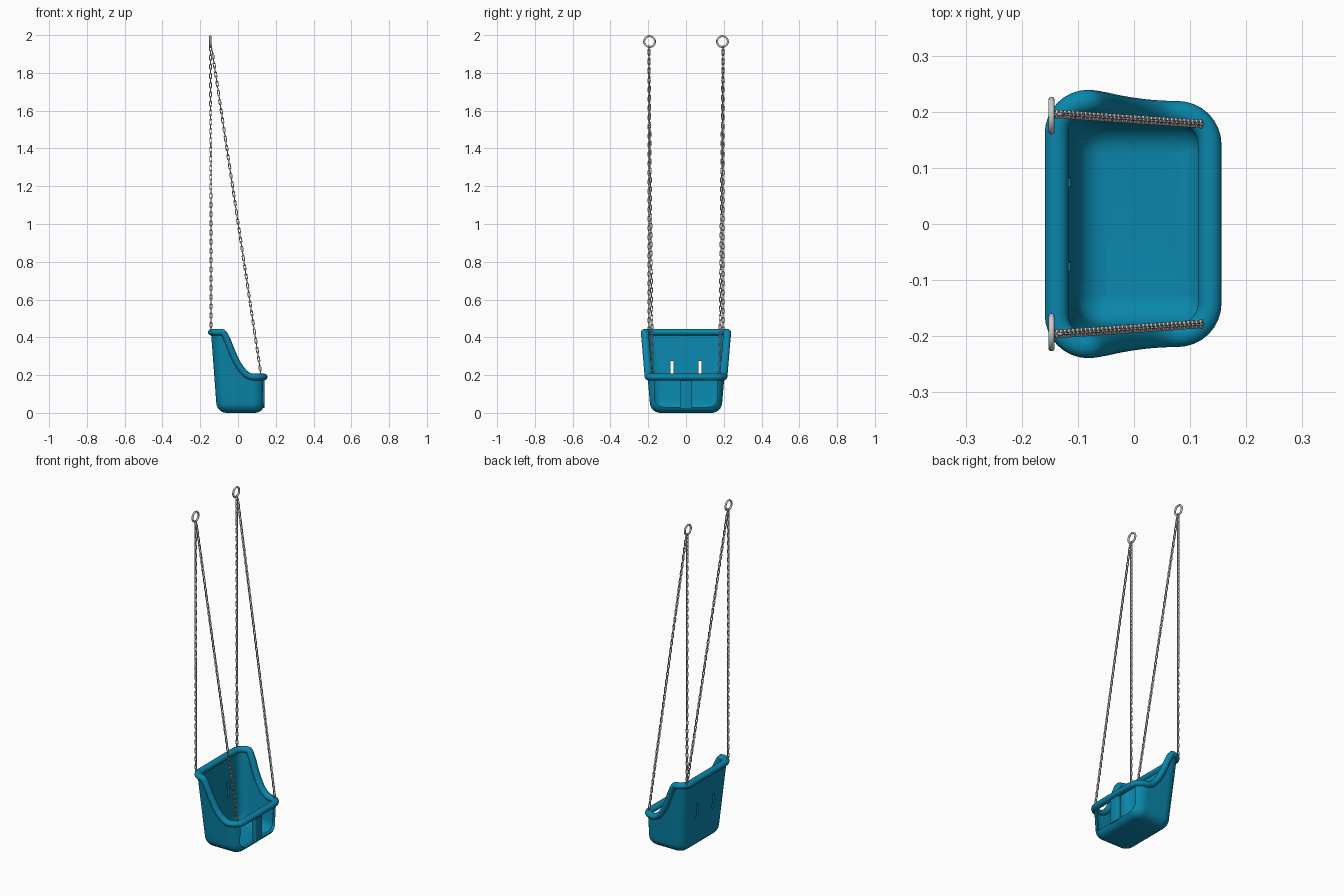
import bpy, bmesh, math
from mathutils import Vector

if "Cube" in bpy.data.objects:
    bpy.data.objects.remove(bpy.data.objects["Cube"])

teal = bpy.data.materials.new("teal_plastic")
teal.diffuse_color = (0.003, 0.24, 0.41, 1)
teal.use_nodes = True
teal.node_tree.nodes["Principled BSDF"].inputs["Base Color"].default_value = teal.diffuse_color
Z = Vector((0, 0, 1))


def make(name, bm, mat=None, angle=40):
    bmesh.ops.recalc_face_normals(bm, faces=bm.faces)
    me = bpy.data.meshes.new(name)
    bm.to_mesh(me)
    bm.free()
    ob = bpy.data.objects.new(name, me)
    bpy.context.collection.objects.link(ob)
    if mat:
        me.materials.append(mat)
    smooth(ob, angle)
    return ob


def activate(ob):
    bpy.ops.object.select_all(action='DESELECT')
    ob.select_set(True)
    bpy.context.view_layer.objects.active = ob


def smooth(ob, angle=40):
    activate(ob)
    bpy.ops.object.shade_smooth_by_angle(angle=math.radians(angle))


def skin(bm, rings, closed=False):
    """Join equal rings of points with quads."""
    rows = [[bm.verts.new(p) for p in r] for r in rings]
    n = len(rows[0])
    for i in range(len(rows) if closed else len(rows) - 1):
        a, b = rows[i], rows[(i + 1) % len(rows)]
        for j in range(n):
            bm.faces.new((a[j], a[(j + 1) % n], b[(j + 1) % n], b[j]))
    if not closed:
        bm.faces.new(rows[0])
        bm.faces.new(rows[-1])


def sweep(bm, path, side, a, b, n):
    """Closed tube with an oval section; side(tangent) gives the a axis."""
    rings = []
    for i, p in enumerate(path):
        t = (path[(i + 1) % len(path)] - path[i - 1]).normalized()
        s = side(t)
        u = t.cross(s)
        rings.append([p + s * a * math.cos(k * math.tau / n) + u * b * math.sin(k * math.tau / n)
                      for k in range(n)])
    skin(bm, rings, True)


# Rim height along the depth of the seat
PROFILE = [(-0.2, 0.427), (-0.083, 0.427), (-0.06, 0.392), (-0.03, 0.318), (0, 0.257),
           (0.04, 0.207), (0.085, 0.19), (0.2, 0.19)]


def rim_height(x):
    d = [(q[1] - p[1]) / (q[0] - p[0]) for p, q in zip(PROFILE, PROFILE[1:])]
    m = [0] + [0 if a * b == 0 else (a + b) / 2 for a, b in zip(d, d[1:])] + [0]
    for i, (p, q) in enumerate(zip(PROFILE, PROFILE[1:])):
        if x <= q[0]:
            w = q[0] - p[0]
            t = (x - p[0]) / w
            return ((2*t**3 - 3*t*t + 1) * p[1] + (t**3 - 2*t*t + t) * w * m[i]
                    + (3*t*t - 2*t**3) * q[1] + (t**3 - t*t) * w * m[i + 1])


# Columns of the rounded-rectangle plan: straight-part fractions plus corner direction
R, BOTTOM_R, WALL = 0.062, 0.05, 0.012
columns = []
for k, (fx, fy) in enumerate([(1, 1), (-1, 1), (-1, -1), (1, -1)]):
    for j in range(9):
        a = (k + j / 8) * math.pi / 2
        columns.append((fx, fy, math.cos(a), math.sin(a)))
    steps = 18 if k % 2 == 0 else 8
    a = (k + 1) * math.pi / 2
    nx, ny = [(-1, 1), (-1, -1), (1, -1), (1, 1)][k]
    for j in range(1, steps):
        t = j / steps
        columns.append((fx + (nx - fx) * t, fy + (ny - fy) * t, math.cos(a), math.sin(a)))


def plan(c, z, inset):
    xb, xf, hw = -0.111 - 0.075 * z, 0.14, 0.187 + 0.085 * z
    r = max(R - inset, 0.002)
    hx, hy = (xf - xb) / 2 - inset - r, hw - inset - r
    return Vector(((xb + xf) / 2 + c[0] * hx + c[2] * r, c[1] * hy + c[3] * r, z))


def top_of(c, inset):
    z = 0.3
    for _ in range(25):
        z = rim_height(plan(c, z, inset).x)
    return z


def shell(offset, floor):
    """Rings from the floor up to the rim."""
    rings = []
    r = BOTTOM_R
    for k in range(7):
        a = k / 6 * math.pi / 2
        rings.append([plan(c, floor + r * (1 - math.cos(a)), offset + r * (1 - math.sin(a)))
                      for c in columns])
    z0 = floor + r
    tops = [top_of(c, 0.005) for c in columns]
    for k in range(1, 9):
        rings.append([plan(c, z0 + (t - z0) * k / 8, offset) for c, t in zip(columns, tops)])
    return rings


# Bucket seat shell
bm = bmesh.new()
skin(bm, shell(0, 0) + shell(WALL, WALL)[::-1])
seat = make("bucket_seat", bm, teal)


def cut(ob, lo, hi, radius, all_corners):
    """Cut a box, with rounded edges along x, out of an object."""
    bm = bmesh.new()
    bmesh.ops.create_cube(bm, size=1)
    for v in bm.verts:
        v.co = Vector([l + (h - l) * (c + 0.5) for l, h, c in zip(lo, hi, v.co)])
    edges = [e for e in bm.edges if abs(e.verts[0].co.x - e.verts[1].co.x) > 1e-4
             and (all_corners or e.verts[0].co.z < lo[2] + 1e-4)]
    bmesh.ops.bevel(bm, geom=edges, offset=radius, segments=6, profile=0.5, affect='EDGES')
    cutter = make("cutter", bm)
    cutter.hide_render = True
    mod = ob.modifiers.new("cut", 'BOOLEAN')
    mod.operation, mod.solver, mod.object = 'DIFFERENCE', 'EXACT', cutter
    activate(ob)
    bpy.ops.object.modifier_apply(modifier=mod.name)
    bpy.data.objects.remove(cutter)


# Leg opening at the front and two strap slots in the back
cut(seat, (0.105, -0.166, 0.032), (0.2, 0.166, 0.186), 0.045, False)
for s in (-1, 1):
    cut(seat, (-0.2, s * 0.075 - 0.008, 0.185), (-0.06, s * 0.075 + 0.008, 0.276), 0.004, True)
smooth(seat, 35)

# Rolled rim
bm = bmesh.new()
sweep(bm, [plan(c, top_of(c, 0.005), 0.005) for c in columns],
      lambda t: Vector((t.x, t.y, 0)).cross(Z).normalized(), 0.021, 0.018, 14)
make("seat_rim", bm, teal, 60)

# Post between the legs
bm = bmesh.new()
bmesh.ops.create_cube(bm, size=1)
for v in bm.verts:
    v.co = Vector((0.127 + v.co.x * 0.026, v.co.y * 0.066, 0.107 + v.co.z * 0.16))
bmesh.ops.bevel(bm, geom=[e for e in bm.edges if abs(e.verts[0].co.z - e.verts[1].co.z) > 0.1],
                offset=0.006, segments=3, profile=0.5, affect='EDGES')
make("front_post", bm, teal)


def chain(name, start, end):
    bm = bmesh.new()
    d = end - start
    count = round(d.length / 0.0245)
    ax = d.normalized()
    s1 = ax.cross(Vector((0, 1, 0))).normalized()
    s2 = ax.cross(s1)
    for i in range(count):
        mid = start + d * ((i + 0.5) / count)
        w, nrm = (s1, s2) if i % 2 else (s2, s1)
        path = []
        for k in range(12):
            a = (k + 0.5) * math.tau / 12
            ext = 0.0095 if math.sin(a) > 0 else -0.0095
            path.append(mid + w * 0.0055 * math.cos(a) + ax * (0.0055 * math.sin(a) + ext))
        sweep(bm, path, lambda t: nrm, 0.0027, 0.0027, 6)
    make(name, bm, None, 70)


# Hanging rings and chains
for s, side in ((-1, "right"), (1, "left")):
    bm = bmesh.new()
    c = Vector((-0.147, s * 0.193, 1.966))
    sweep(bm, [c + Vector((0, math.cos(k * math.tau / 32), math.sin(k * math.tau / 32))) * 0.0285
               for k in range(32)], lambda t: Vector((1, 0, 0)), 0.0055, 0.0055, 10)
    make("hanging_ring_" + side, bm, None, 70)
    chain("back_chain_" + side, Vector((-0.143, s * 0.195, 0.43)), Vector((-0.145, s * 0.195, 1.942)))
    chain("front_chain_" + side, Vector((0.122, s * 0.178, 0.2)), Vector((-0.138, s * 0.196, 1.925)))
